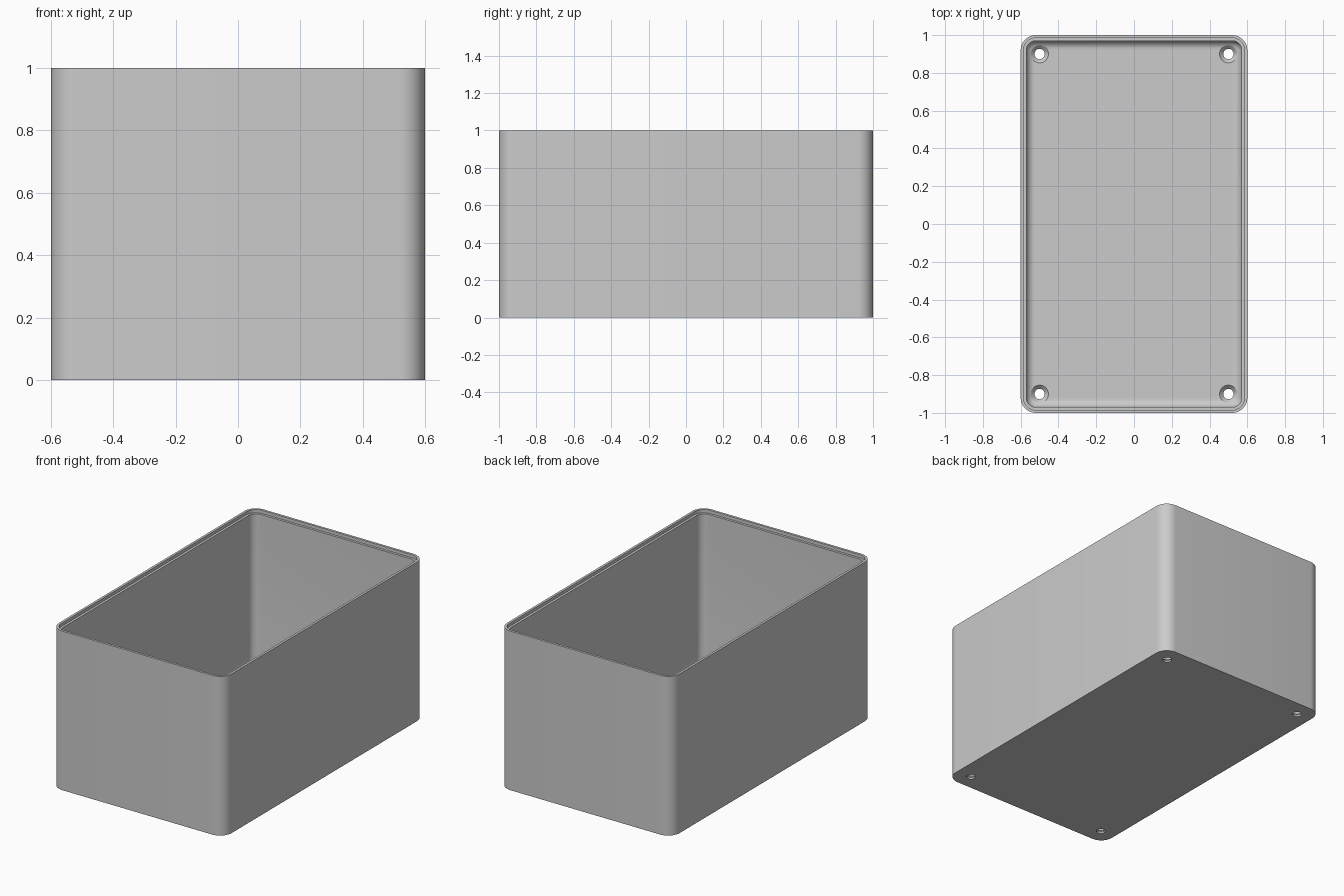
import bpy, bmesh
from math import sin, cos, pi, radians

cube = bpy.data.objects.get("Cube")
if cube:
    bpy.data.objects.remove(cube, do_unlink=True)

HALF_X, HALF_Y, HEIGHT = 0.6, 1.0, 1.0
CORNER, WALL, FLOOR, FILLET = 0.08, 0.03, 0.03, 0.045
LIP, LIP_DEPTH = 0.015, 0.02

grey = bpy.data.materials.new("light grey plastic")
grey.use_nodes = True
grey.diffuse_color = (0.6, 0.6, 0.6, 1)
grey.node_tree.nodes["Principled BSDF"].inputs["Base Color"].default_value = (0.6, 0.6, 0.6, 1)


def rounded_rect(inset, z, steps=10):
    """Points of a rounded rectangle, shrunk evenly by inset."""
    r = CORNER - inset
    points = []
    for quarter, (sx, sy) in enumerate([(1, 1), (-1, 1), (-1, -1), (1, -1)]):
        for i in range(steps + 1):
            a = (quarter + i / steps) * pi / 2
            points.append((sx * (HALF_X - CORNER) + r * cos(a),
                           sy * (HALF_Y - CORNER) + r * sin(a), z))
    return points


def circle(cx, cy, r, z, n=32):
    return [(cx + r * cos(2 * pi * i / n), cy + r * sin(2 * pi * i / n), z) for i in range(n)]


def loft(name, rings):
    """Closed solid skinned through a list of rings."""
    bm = bmesh.new()
    loops = [[bm.verts.new(p) for p in ring] for ring in rings]
    n = len(loops[0])
    for a, b in zip(loops, loops[1:]):
        for i in range(n):
            j = (i + 1) % n
            bm.faces.new((a[i], a[j], b[j], b[i]))
    bm.faces.new(loops[0][::-1])
    bm.faces.new(loops[-1])
    bmesh.ops.recalc_face_normals(bm, faces=bm.faces)
    mesh = bpy.data.meshes.new(name)
    bm.to_mesh(mesh)
    bm.free()
    mesh.materials.append(grey)
    obj = bpy.data.objects.new(name, mesh)
    bpy.context.collection.objects.link(obj)
    return obj


# Box shell: outer wall, stepped rim, inner wall, floor fillet
profile = [(0, 0), (0, HEIGHT), (LIP, HEIGHT), (LIP, HEIGHT - LIP_DEPTH),
           (WALL, HEIGHT - LIP_DEPTH)]
for i in range(9):
    a = i / 8 * pi / 2
    profile.append((WALL + FILLET * (1 - cos(a)), FLOOR + FILLET * (1 - sin(a))))
box = loft("box_shell", [rounded_rect(inset, z) for inset, z in profile])

# Countersunk screw holes in the floor corners
bpy.context.view_layer.objects.active = box
for sx in (-1, 1):
    for sy in (-1, 1):
        x, y = sx * 0.5, sy * 0.9
        cutter = loft("hole_cutter", [circle(x, y, r, z) for r, z in
                                      [(0.027, -0.05), (0.027, 0.01), (0.047, FLOOR), (0.047, 0.1)]])
        cutter.hide_render = True
        mod = box.modifiers.new("screw_hole", 'BOOLEAN')
        mod.operation = 'DIFFERENCE'
        mod.solver = 'EXACT'
        mod.object = cutter
        bpy.ops.object.modifier_apply(modifier=mod.name)
        bpy.data.objects.remove(cutter, do_unlink=True)

# Smooth corners, sharp edges
bpy.ops.object.select_all(action='DESELECT')
box.select_set(True)
bpy.ops.object.shade_smooth_by_angle(angle=radians(30))
